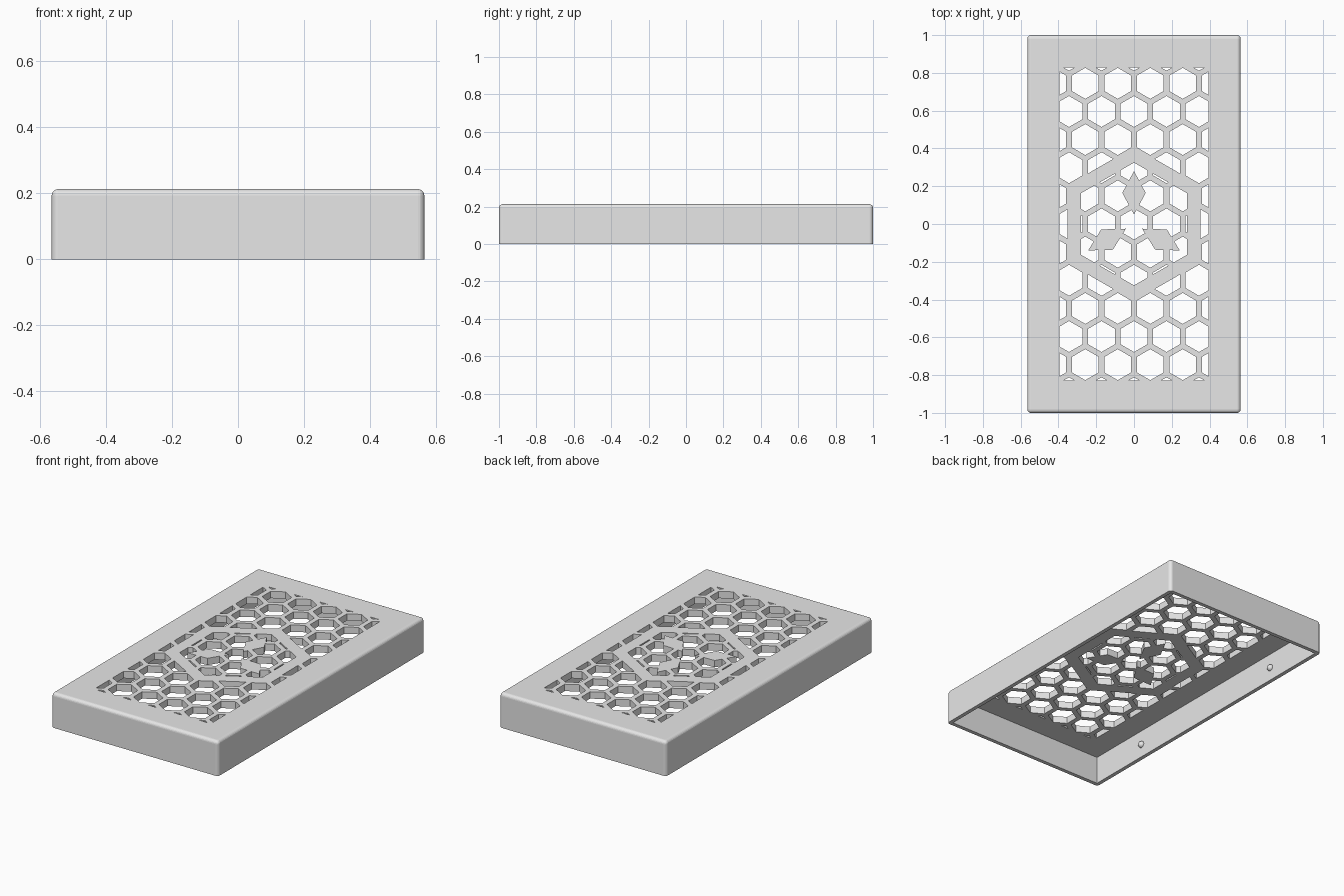
import bpy, bmesh
from math import sin, cos, pi, radians
from mathutils import Matrix, Vector

HALF_X, HALF_Y, HEIGHT = 0.565, 1.0, 0.213
WALL, TOP = 0.024, 0.042
PITCH, HOLE_R = 0.172, 0.082
ROW = PITCH * sin(pi / 3)

if "Cube" in bpy.data.objects:
    bpy.data.objects.remove(bpy.data.objects["Cube"], do_unlink=True)

grey = bpy.data.materials.new("light grey plastic")
grey.use_nodes = True
grey.diffuse_color = (0.8, 0.8, 0.8, 1)
grey.node_tree.nodes["Principled BSDF"].inputs["Base Color"].default_value = (0.8, 0.8, 0.8, 1)


def make_object(name, bm):
    bmesh.ops.recalc_face_normals(bm, faces=bm.faces)
    mesh = bpy.data.meshes.new(name)
    bm.to_mesh(mesh)
    bm.free()
    mesh.materials.append(grey)
    obj = bpy.data.objects.new(name, mesh)
    bpy.context.collection.objects.link(obj)
    return obj


def prism(name, polygons, z0, z1):
    """Extrude flat polygons from z0 to z1, welding shared edges."""
    bm = bmesh.new()
    for poly in polygons:
        bm.faces.new([bm.verts.new((x, y, z0)) for x, y in poly])
    bmesh.ops.remove_doubles(bm, verts=bm.verts, dist=1e-5)
    out = bmesh.ops.extrude_face_region(bm, geom=bm.faces[:])
    top = [v for v in out["geom"] if isinstance(v, bmesh.types.BMVert)]
    bmesh.ops.translate(bm, verts=top, vec=(0, 0, z1 - z0))
    return make_object(name, bm)


def rectangle(x, y):
    return [(-x, -y), (x, -y), (x, y), (-x, y)]


def hexagon(r, cx=0.0, cy=0.0):
    return [(cx + r * sin(i * pi / 3), cy + r * cos(i * pi / 3)) for i in range(6)]


def boolean(target, tool, operation):
    """Apply a boolean and discard its helper."""
    mod = target.modifiers.new("boolean", "BOOLEAN")
    mod.object, mod.operation, mod.solver = tool, operation, "EXACT"
    bpy.context.view_layer.objects.active = target
    bpy.ops.object.modifier_apply(modifier=mod.name)
    bpy.data.objects.remove(tool, do_unlink=True)


# Outer body, rounded everywhere except around the open underside
cover = prism("vent_cover", [rectangle(HALF_X, HALF_Y)], 0, HEIGHT)
bm = bmesh.new()
bm.from_mesh(cover.data)
edges = [e for e in bm.edges if max(v.co.z for v in e.verts) > 0.1]
bmesh.ops.bevel(bm, geom=edges, offset=0.02, segments=5, profile=0.5, affect="EDGES")
bm.to_mesh(cover.data)
bm.free()

# Hollow interior
cavity = prism("cavity", [rectangle(HALF_X - WALL, HALF_Y - WALL)], -0.1, HEIGHT - TOP)
boolean(cover, cavity, "DIFFERENCE")

# Honeycomb holes, trimmed to the rectangular grille area
cells = []
for row in range(-6, 7):
    for col in range(-3, 4):
        x = (col + 0.5 * (row % 2)) * PITCH
        cells.append(hexagon(HOLE_R, x, row * ROW))
holes = prism("holes", cells, 0.1, 0.3)
boolean(holes, prism("grille_area", [rectangle(0.395, 0.828)], 0.05, 0.35), "INTERSECT")

# Solid hexagonal band around the middle
outer, inner = hexagon(0.408), hexagon(0.325)
band = [[outer[i], outer[(i + 1) % 6], inner[(i + 1) % 6], inner[i]] for i in range(6)]
boolean(holes, prism("band", band, 0.04, 0.36), "DIFFERENCE")

# Three solid kite-shaped infills
kite = [(0, 0.28), (0.062, 0.165), (0, 0.05), (-0.062, 0.165)]
kites = []
for i in range(3):
    turn = Matrix.Rotation(radians(120 * i), 2)
    kites.append([tuple(turn @ Vector(p)) for p in kite])
boolean(holes, prism("kites", kites, 0.03, 0.37), "DIFFERENCE")

boolean(cover, holes, "DIFFERENCE")

# Small snap bumps on the inside of the long walls
for side, label in ((1, "left"), (-1, "right")):
    for y, end in ((-0.577, "front"), (0.577, "back")):
        bm = bmesh.new()
        bmesh.ops.create_uvsphere(bm, u_segments=20, v_segments=12, radius=0.02)
        bmesh.ops.translate(bm, verts=bm.verts, vec=(side * (HALF_X - WALL), y, 0.08))
        for f in bm.faces:
            f.smooth = True
        make_object(f"snap_bump_{end}_{label}", bm)
